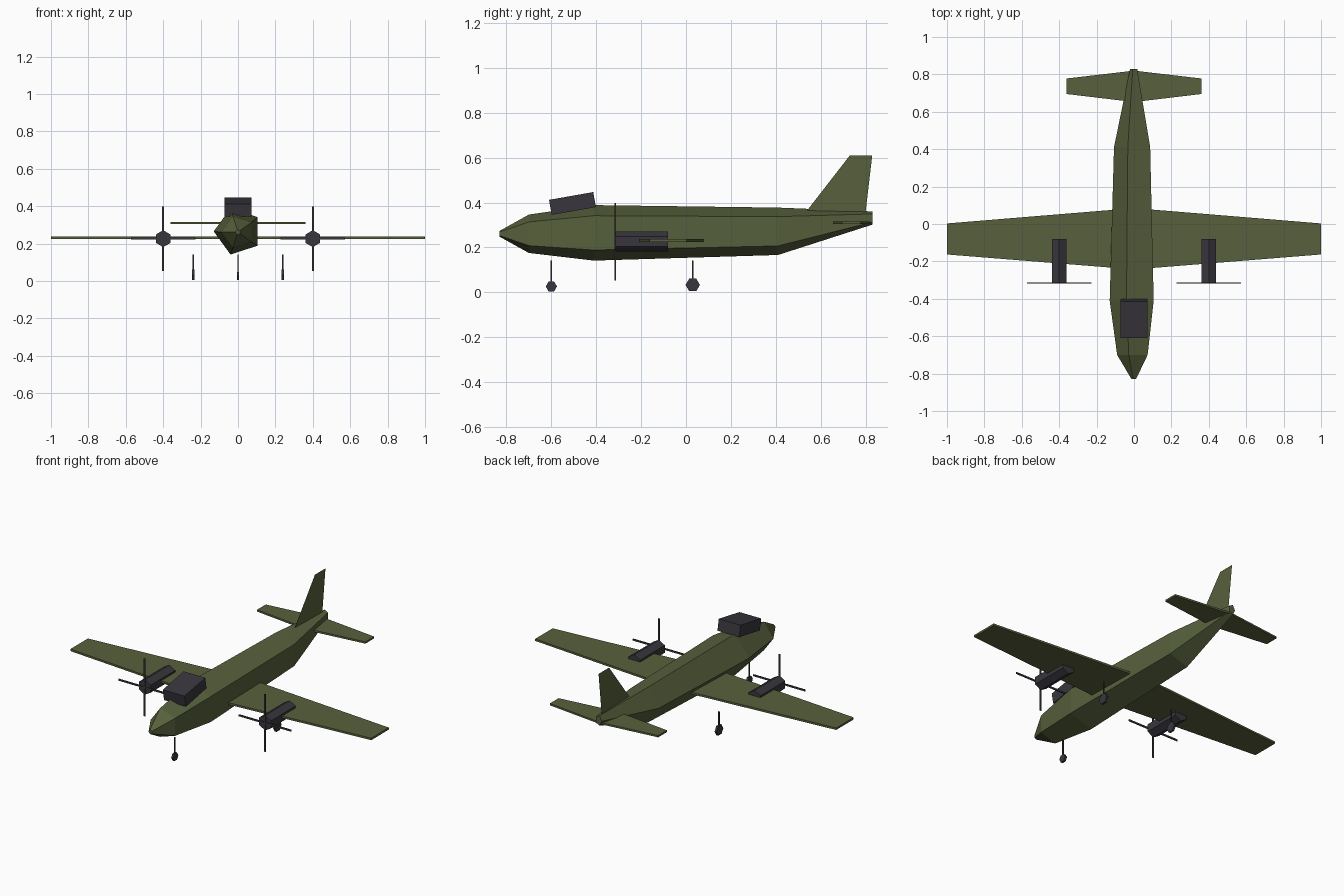
import bpy, bmesh
from math import sin, cos, radians, pi
from mathutils import Matrix, Vector

cube = bpy.data.objects.get("Cube")
if cube:
    bpy.data.objects.remove(cube, do_unlink=True)


def material(name, rgb):
    m = bpy.data.materials.new(name)
    m.use_nodes = True
    color = (*rgb, 1)
    m.diffuse_color = color
    m.node_tree.nodes["Principled BSDF"].inputs["Base Color"].default_value = color
    return m


OLIVE = material("olive_green", (0.095, 0.117, 0.045))
GREY = material("dark_grey", (0.04, 0.037, 0.047))


def finish(name, bm, mat, solid=True):
    if solid:
        bmesh.ops.recalc_face_normals(bm, faces=bm.faces)
    mesh = bpy.data.meshes.new(name)
    bm.to_mesh(mesh)
    bm.free()
    mesh.materials.append(mat)
    obj = bpy.data.objects.new(name, mesh)
    bpy.context.scene.collection.objects.link(obj)
    return obj


def box(name, center, size, mat, tilt=0):
    bm = bmesh.new()
    m = (Matrix.Translation(center) @ Matrix.Rotation(radians(tilt), 4, 'X')
         @ Matrix.Diagonal((*size, 1)))
    bmesh.ops.create_cube(bm, size=1, matrix=m)
    return finish(name, bm, mat)


def hex_prism(name, center, radius, length, rotation, mat):
    bm = bmesh.new()
    bmesh.ops.create_cone(bm, cap_ends=True, segments=6, radius1=radius, radius2=radius,
                          depth=length, matrix=Matrix.Translation(center) @ rotation)
    return finish(name, bm, mat)


def slab(name, outline, z, thickness, mat):
    """Flat plate mirrored about x = 0 from its left-hand outline."""
    points = outline + [(-x, y) for x, y in reversed(outline) if x > 0]
    bm = bmesh.new()
    face = bm.faces.new([bm.verts.new((x, y, z - thickness / 2)) for x, y in points])
    top = bmesh.ops.extrude_face_region(bm, geom=[face])
    verts = [v for v in top["geom"] if isinstance(v, bmesh.types.BMVert)]
    bmesh.ops.translate(bm, verts=verts, vec=Vector((0, 0, thickness)))
    return finish(name, bm, mat)


# Five-sided fuselage: y, centre height, half width, half height
stations = [(-0.83, 0.261, 0.013, 0.014), (-0.70, 0.261, 0.09, 0.09),
            (-0.41, 0.265, 0.13, 0.13), (0.41, 0.272, 0.107, 0.111),
            (0.83, 0.331, 0.021, 0.031)]
bm = bmesh.new()
rings = [[bm.verts.new((rx * cos(pi + i * 2 * pi / 5), y, z + rz * sin(pi + i * 2 * pi / 5)))
          for i in range(5)] for y, z, rx, rz in stations]
for a, b in zip(rings, rings[1:]):
    for i in range(5):
        j = (i + 1) % 5
        bm.faces.new((a[i], a[j], b[j], b[i]))
bm.faces.new(rings[0])
bm.faces.new(rings[-1])
finish("fuselage", bm, OLIVE)

# Wing and tailplane
slab("wing", [(0, -0.243), (1, -0.163), (1, 0.003), (0, 0.085)], 0.231, 0.012, OLIVE)
slab("tailplane", [(0, 0.652), (0.36, 0.695), (0.36, 0.778), (0, 0.82)], 0.311, 0.011, OLIVE)

# Paper-thin fin
bm = bmesh.new()
bm.faces.new([bm.verts.new((0, y, z)) for y, z in
              [(0.54, 0.365), (0.80, 0.355), (0.83, 0.61), (0.73, 0.61)]])
finish("tail_fin", bm, OLIVE, solid=False)

# Cockpit canopy
box("canopy", (0, -0.506, 0.396), (0.144, 0.2, 0.068), GREY, tilt=10)

# Engines and propellers
along_y = Matrix.Rotation(radians(90), 4, 'X') @ Matrix.Rotation(radians(0), 4, 'Z')
for side, sx in (("left", 1), ("right", -1)):
    x, z = sx * 0.4, 0.226
    hex_prism(side + "_engine", (x, -0.197, z), 0.045, 0.235, along_y, GREY)
    box(side + "_upright_blade", (x, -0.315, z), (0.01, 0.006, 0.345), GREY)
    box(side + "_level_blade", (x, -0.315, z), (0.345, 0.006, 0.01), GREY)

# Landing gear, wheels with a corner at the top
along_x = Matrix.Rotation(radians(90), 4, 'Y')
for name, x, y, r in (("nose", 0, -0.6, 0.025), ("left", 0.24, 0.03, 0.032),
                      ("right", -0.24, 0.03, 0.032)):
    hex_prism(name + "_wheel", (x, y, r + 0.001), r, 0.013, along_x, GREY)
    box(name + "_strut", (x, y, 0.085), (0.007, 0.007, 0.115), GREY)
